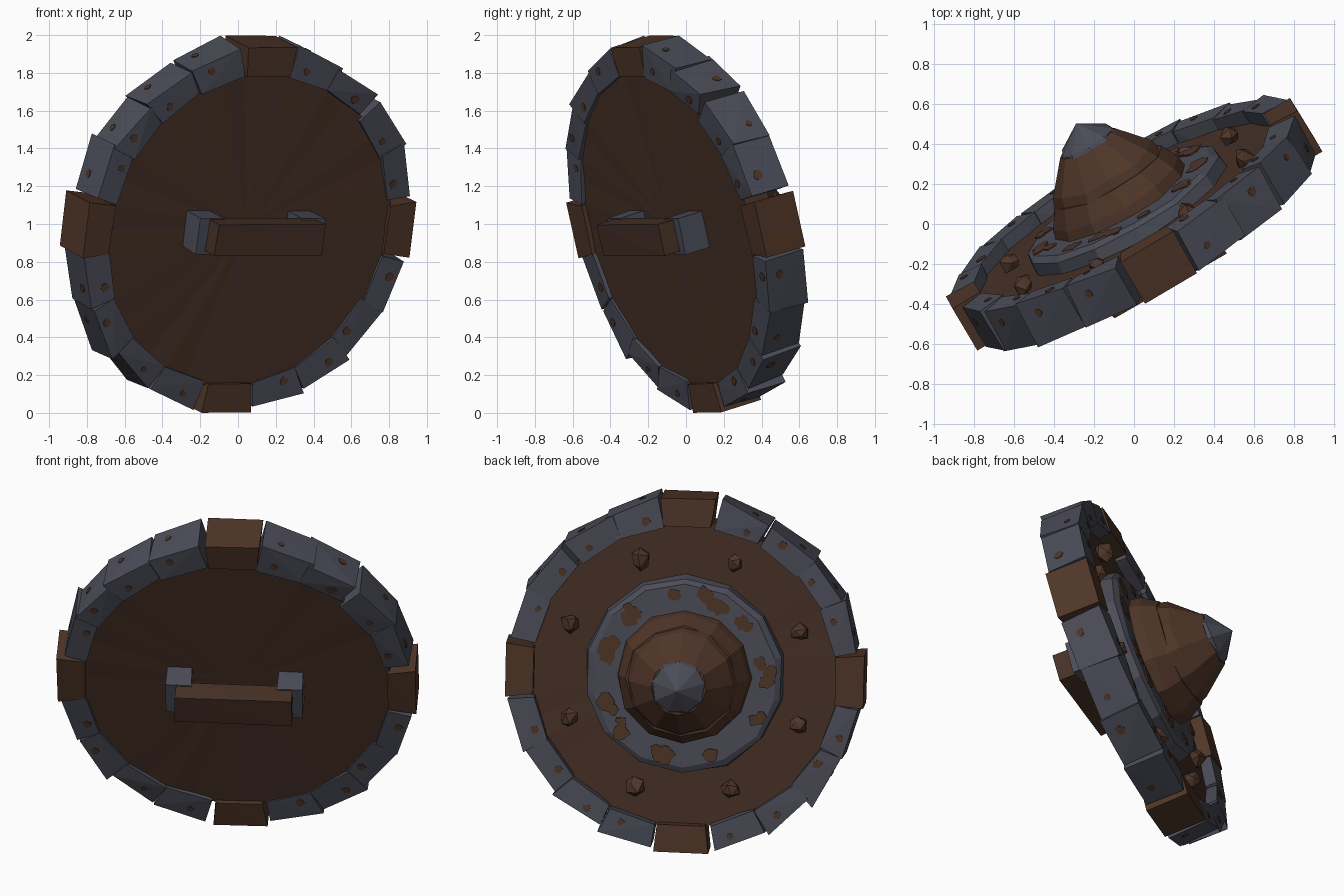
import bpy, bmesh, math, random
from mathutils import Matrix, Vector

random.seed(7)
if "Cube" in bpy.data.objects:
    bpy.data.objects.remove(bpy.data.objects["Cube"])

# Shield frame: local +Y is the boss side, local Z is up, then turned and leaned back
FRAME = (Matrix.Translation((0, 0, 1)) @ Matrix.Rotation(math.radians(30), 4, 'Z')
         @ Matrix.Rotation(math.radians(14.5), 4, 'X'))


def material(name, rgb):
    m = bpy.data.materials.new(name)
    m.use_nodes = True
    m.diffuse_color = (*rgb, 1)
    b = m.node_tree.nodes["Principled BSDF"]
    b.inputs["Base Color"].default_value = (*rgb, 1)
    b.inputs["Roughness"].default_value = 0.9
    return m


WOOD = material("dark_wood", (0.062, 0.030, 0.019))
RUST = material("rusty_brown", (0.078, 0.036, 0.021))
IRON = material("grey_iron", (0.070, 0.073, 0.096))


def finish(bm, name, mat):
    bmesh.ops.recalc_face_normals(bm, faces=bm.faces)
    mesh = bpy.data.meshes.new(name)
    bm.to_mesh(mesh)
    bm.free()
    mesh.materials.append(mat)
    ob = bpy.data.objects.new(name, mesh)
    bpy.context.collection.objects.link(ob)
    ob.matrix_world = FRAME
    return ob


def wobble(amount):
    return Vector([random.uniform(-amount, amount) for _ in range(3)])


def lathe(name, profile, sides, mat, jitter):
    """Turn (radius, depth) points round the Y axis; ends are closed by fans."""
    bm = bmesh.new()
    rings = []
    for r, d in profile:
        if r == 0:
            rings.append([bm.verts.new((0, d, 0))] * sides)
            continue
        ring = []
        for i in range(sides):
            a = math.tau * i / sides
            ring.append(bm.verts.new(Vector((r * math.sin(a), d, r * math.cos(a))) + wobble(jitter)))
        rings.append(ring)
    for low, high in zip(rings, rings[1:]):
        for i in range(sides):
            j = (i + 1) % sides
            corners = list(dict.fromkeys((low[i], low[j], high[j], high[i])))
            bm.faces.new(corners)
    return finish(bm, name, mat)


def hull(name, points, mat):
    bm = bmesh.new()
    for p in points:
        bm.verts.new(p)
    bmesh.ops.convex_hull(bm, input=bm.verts)
    return finish(bm, name, mat)


def patch(bm, centre, normal, radius, sides, rough):
    """Thin irregular rust plate lying on a surface."""
    turn = normal.to_track_quat('Z', 'Y')
    top, low = [], []
    for i in range(sides):
        a = math.tau * i / sides
        r = radius * random.uniform(1 - rough, 1 + rough)
        p = centre + turn @ Vector((r * math.cos(a), r * math.sin(a), 0))
        top.append(bm.verts.new(p + normal * 0.004))
        low.append(bm.verts.new(p - normal * 0.004))
    mid = bm.verts.new(centre + normal * 0.004)
    for i in range(sides):
        j = (i + 1) % sides
        bm.faces.new((mid, top[i], top[j]))
        bm.faces.new((top[i], low[i], low[j], top[j]))


# Wooden disc, nearly flush with the rim at the back and recessed at the front
lathe("shield_disc", [(0, -0.097), (0.865, -0.1), (0.865, 0.05), (0, 0.05)], 40, WOOD, 0.003)

# Rim of twenty chunky blocks, every fifth one brown
spots = bmesh.new()
COUNT = 20
for k in range(COUNT):
    brown = k % 5 == 0
    angle = math.tau * k / COUNT
    spin = angle + (0 if brown else random.uniform(-0.035, 0.035))
    outer = 0.997 if brown else 0.978 + random.uniform(-0.008, 0.012)
    depth = 0.125 if brown else 0.118
    tilt = 0 if brown else random.choice((-1, 1)) * random.uniform(0.005, 0.02)
    radial = Vector((math.sin(spin), 0, math.cos(spin)))
    tangent = Vector((math.cos(spin), 0, -math.sin(spin)))
    points = []
    for r, half in ((0.84, 0.132), (outer, 0.152)):
        for side in (-1, 1):
            for d in (-depth, depth):
                lift = tilt * side if r > 0.9 else 0
                p = radial * (r + lift) + tangent * half * side + Vector((0, d, 0))
                points.append(p + wobble(0.004 if brown else 0.01))
    block = hull(f"rim_block_{k + 1}", points, RUST if brown else IRON)
    if brown:
        continue
    # Rust spots on the outer, front and back sides of each iron block
    for way in (radial, Vector((0, 1, 0)), Vector((0, -1, 0))):
        facing = [f for f in block.data.polygons if f.normal.dot(way) > 0.8]
        if facing:
            f = random.choice(facing)
            patch(spots, f.center.copy(), f.normal.copy(), random.uniform(0.018, 0.027), 7, 0.15)
finish(spots, "rim_rust_spots", RUST)

# Iron plate around the boss
lathe("boss_plate", [(0, 0.04), (0.56, 0.05), (0.55, 0.115), (0.52, 0.135), (0, 0.135)], 14, IRON, 0.006)

# Rust blotches on the plate
blotches = bmesh.new()
for k in range(11):
    a = math.tau * k / 11 + random.uniform(-0.15, 0.15)
    for _ in range(random.choice((1, 2, 3))):
        a += random.uniform(0.06, 0.13)
        r = random.uniform(0.43, 0.48)
        centre = Vector((r * math.sin(a), 0.137, r * math.cos(a)))
        patch(blotches, centre, Vector((0, 1, 0)), random.uniform(0.025, 0.05), 10, 0.3)
finish(blotches, "plate_rust_blotches", RUST)

# Boss: stepped brown cone with an iron tip
lathe("boss_base", [(0, 0.1), (0.375, 0.12), (0.365, 0.19), (0.31, 0.28), (0, 0.3)], 12, RUST, 0.008)
lathe("boss_cone", [(0, 0.2), (0.315, 0.25), (0.285, 0.33), (0.15, 0.485), (0, 0.49)], 12, RUST, 0.008)
lathe("boss_tip", [(0, 0.47), (0.155, 0.475), (0.145, 0.5), (0, 0.6)], 9, IRON, 0.006)

# Eight lumpy studs
for k in range(8):
    a = math.tau * (k + 0.5) / 8
    bm = bmesh.new()
    bmesh.ops.create_icosphere(bm, subdivisions=1, radius=0.055)
    for v in bm.verts:
        v.co += wobble(0.012)
        v.co += Vector((0.69 * math.sin(a), 0.075, 0.69 * math.cos(a)))
    finish(bm, f"stud_{k + 1}", RUST)


def box(name, lo, hi, mat, jitter):
    points = [Vector((x, y, z)) + wobble(jitter)
              for x in (lo[0], hi[0]) for y in (lo[1], hi[1]) for z in (lo[2], hi[2])]
    return hull(name, points, mat)


# Handle: brown grip carried on two iron posts
box("handle_grip", (-0.325, -0.35, -0.085), (0.325, -0.215, 0.085), WOOD, 0.004)
for name, x in (("left_handle_post", 0.31), ("right_handle_post", -0.31)):
    box(name, (x - 0.068, -0.25, -0.098), (x + 0.068, -0.08, 0.098), IRON, 0.006)
